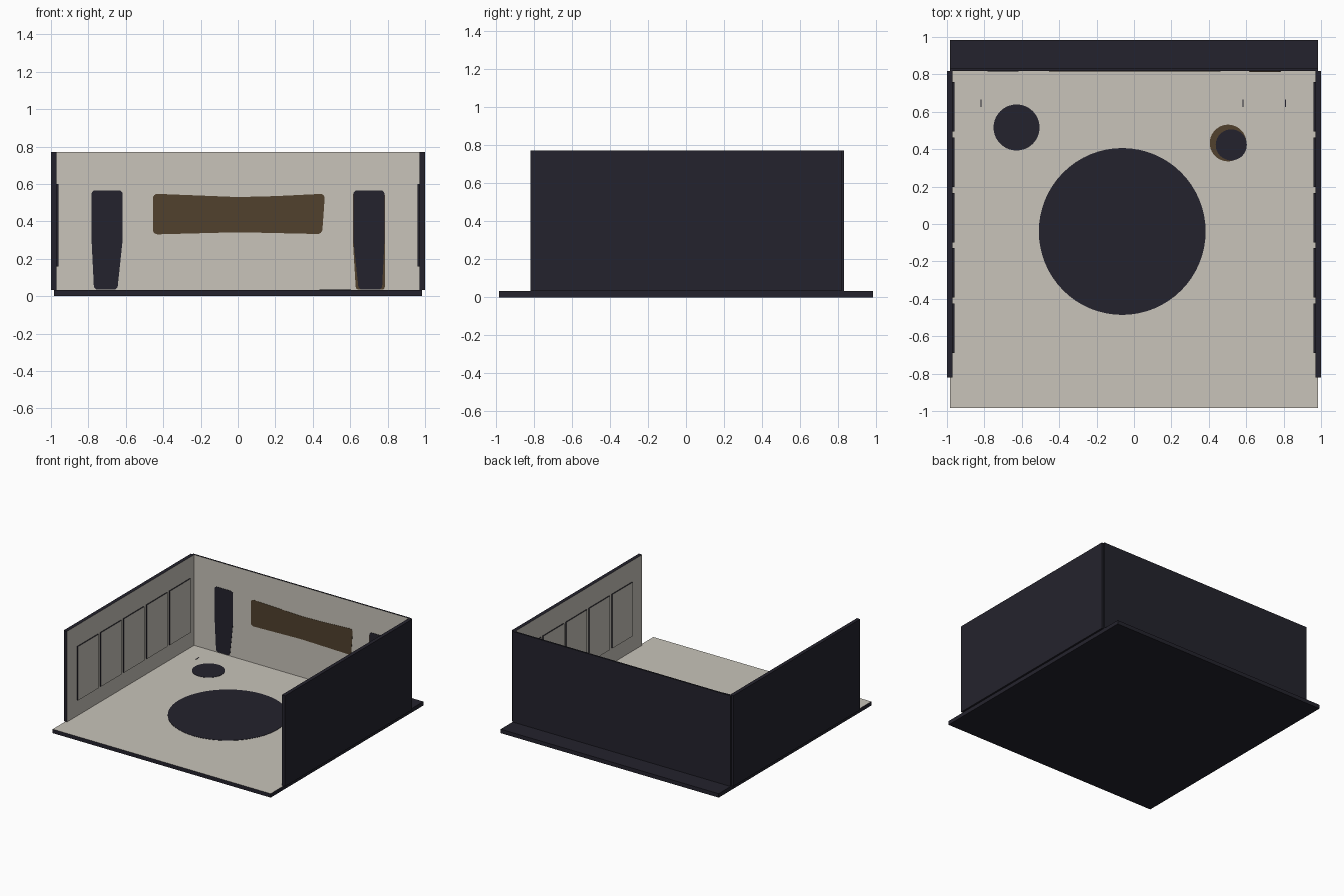
import bpy, bmesh, math
from mathutils import Matrix, Vector

cube = bpy.data.objects.get("Cube")
if cube:
    bpy.data.objects.remove(cube, do_unlink=True)


def material(name, rgb):
    m = bpy.data.materials.new(name)
    m.use_nodes = True
    m.diffuse_color = (*rgb, 1)
    m.node_tree.nodes["Principled BSDF"].inputs["Base Color"].default_value = (*rgb, 1)
    return m


DARK = material("dark navy", (0.0175, 0.0165, 0.026))
LIGHT = material("warm off white", (0.58, 0.55, 0.49))
BROWN = material("dark brown", (0.082, 0.052, 0.026))

FLOOR_TOP, WALL_TOP = 0.032, 0.772
WALL_IN, WALL_BACK = 0.97, 0.818
FACE = 0.002  # thickness of painted plates


def finish(bm, name, mats):
    bmesh.ops.recalc_face_normals(bm, faces=bm.faces)
    me = bpy.data.meshes.new(name)
    bm.to_mesh(me)
    bm.free()
    for m in mats:
        me.materials.append(m)
    ob = bpy.data.objects.new(name, me)
    bpy.context.collection.objects.link(ob)
    return ob


def box(name, lo, hi, light_side, cut_y=None):
    """Dark box whose faces towards light_side are off white (in front of cut_y)."""
    lo, hi = Vector(lo), Vector(hi)
    bm = bmesh.new()
    bmesh.ops.create_cube(bm, size=1)
    for v in bm.verts:
        v.co = (lo + hi) / 2 + v.co * (hi - lo)
    if cut_y is not None:
        bmesh.ops.bisect_plane(bm, geom=bm.verts[:] + bm.edges[:] + bm.faces[:],
                               plane_co=(0, cut_y, 0), plane_no=(0, 1, 0))
    bm.normal_update()
    for f in bm.faces:
        inside = cut_y is None or f.calc_center_median().y < cut_y
        f.material_index = int(f.normal.dot(Vector(light_side)) > 0.9 and inside)
    return finish(bm, name, [DARK, LIGHT])


def plate(name, points, place, mat, rounding=0, thick=FACE):
    """Thin plate from a 2D outline, laid on a surface by a matrix."""
    bm = bmesh.new()
    bm.faces.new([bm.verts.new((x, y, 0)) for x, y in points])
    if rounding:
        bmesh.ops.bevel(bm, geom=bm.verts[:], offset=rounding, segments=4,
                        profile=0.5, affect='VERTICES')
    out = bmesh.ops.extrude_face_region(bm, geom=bm.faces[:])
    bmesh.ops.translate(bm, vec=(0, 0, thick),
                        verts=[g for g in out["geom"] if isinstance(g, bmesh.types.BMVert)])
    bmesh.ops.transform(bm, matrix=place, verts=bm.verts)
    return finish(bm, name, [mat])


def disc(name, x, y, r, mat, lift=0):
    ring = [(r * math.cos(a * math.tau / 64), r * math.sin(a * math.tau / 64)) for a in range(64)]
    return plate(name, ring, Matrix.Translation((x, y, FLOOR_TOP + lift)), mat)


# Floor slab and three walls
box("floor", (-0.985, -0.985, 0), (0.985, 0.985, FLOOR_TOP), (0, 0, 1), WALL_BACK)
box("back_wall", (-0.985, WALL_BACK, FLOOR_TOP), (0.985, 0.831, WALL_TOP), (0, -1, 0))
for side, s in (("left", 1), ("right", -1)):
    xs = sorted((s * WALL_IN, s * 1.0))
    box(side + "_wall", (xs[0], -0.82, FLOOR_TOP), (xs[1], WALL_BACK, WALL_TOP), (-s, 0, 0))

# Row of raised panels with dark rims on each side wall
for side, s in (("left", 1), ("right", -1)):
    for i in range(5):
        y = -0.69 + i * 0.296
        xs = sorted((s * WALL_IN, s * (WALL_IN - 0.009)))
        box(f"{side}_wall_panel_{i + 1}", (xs[0], y, 0.16), (xs[1], y + 0.265, 0.6), (-s, 0, 0))

# Round floor patches
disc("large_floor_patch", -0.063, -0.04, 0.446, DARK)
disc("small_floor_patch", -0.628, 0.516, 0.123, DARK)
disc("brown_floor_patch", 0.503, 0.433, 0.098, BROWN)
disc("dark_floor_patch", 0.52, 0.423, 0.083, DARK, FACE)

# Back wall patches
on_wall = Matrix.Translation((0, WALL_BACK, 0)) @ Matrix.Rotation(math.pi / 2, 4, 'X')
raised = Matrix.Translation((0, -FACE, 0)) @ on_wall
plate("brown_wall_patch",
      [(-0.455, 0.33), (0, 0.342), (0.45, 0.332), (0.465, 0.548), (0.2, 0.535),
       (0, 0.53), (-0.2, 0.538), (-0.455, 0.548)], on_wall, BROWN, 0.025)
upright = [(0.645, 0.035), (0.77, 0.035), (0.783, 0.3), (0.783, 0.566), (0.617, 0.566), (0.617, 0.3)]
plate("right_wall_patch", [(-x, z) for x, z in reversed(upright)], on_wall, DARK, 0.02)
plate("left_wall_patch_border", [(0.63, 0.035), (0.785, 0.035), (0.785, 0.555), (0.614, 0.555), (0.614, 0.3)],
      on_wall, BROWN, 0.015)
plate("left_wall_patch", upright, raised, DARK, 0.02)

# Tiny floor marks
for i, x in enumerate((-0.818, 0.582, 0.81)):
    plate(f"floor_mark_{i + 1}", [(-0.003, -0.02), (0.003, -0.02), (0.003, 0.02), (-0.003, 0.02)],
          Matrix.Translation((x, 0.645, FLOOR_TOP)), DARK)
